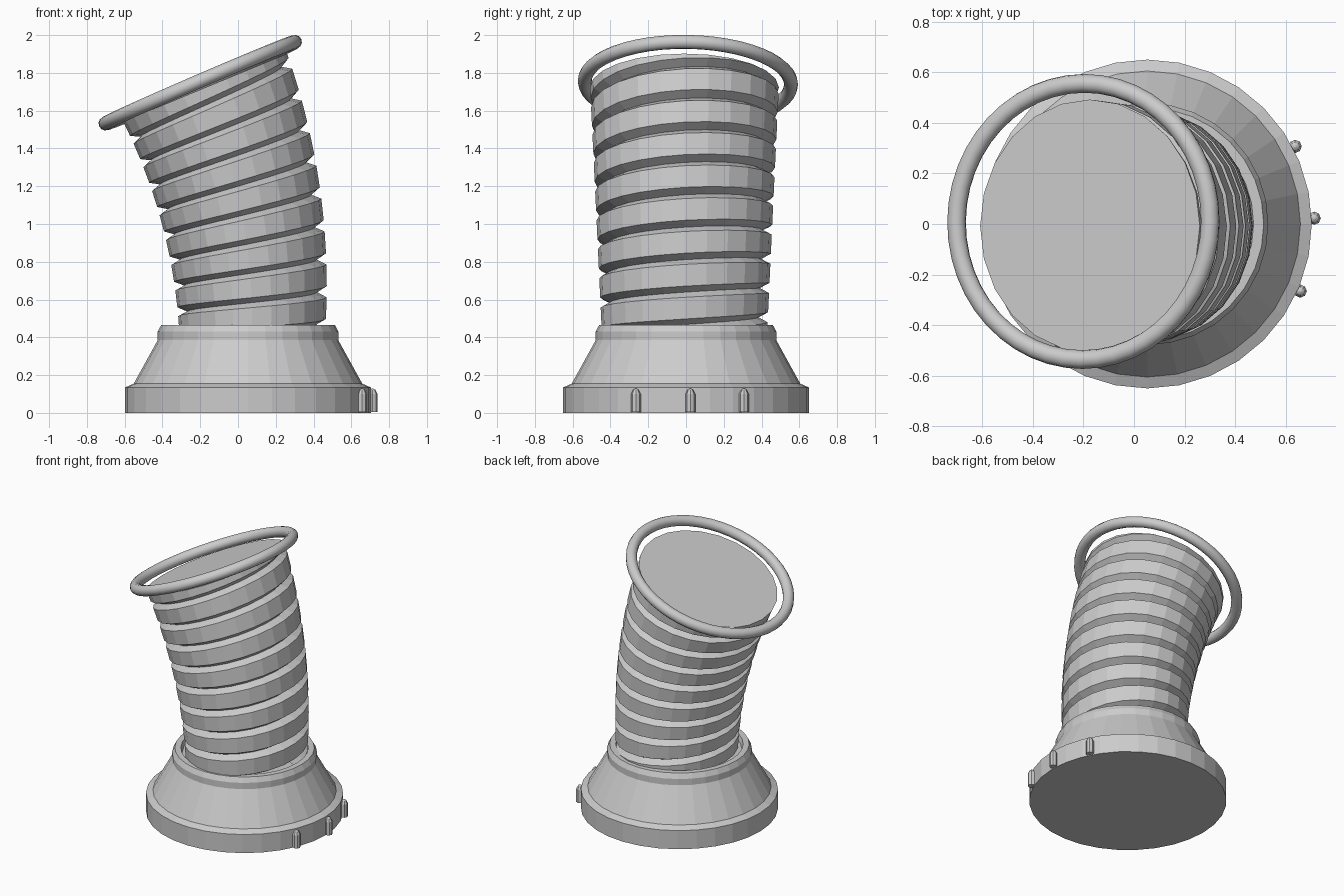
import bpy, bmesh
from math import sin, cos, pi, radians
from mathutils import Vector

if "Cube" in bpy.data.objects:
    bpy.data.objects.remove(bpy.data.objects["Cube"])

CX = 0.053  # base axis


def finish(bm, name):
    bmesh.ops.remove_doubles(bm, verts=bm.verts, dist=0.0005)
    bmesh.ops.recalc_face_normals(bm, faces=bm.faces)
    mesh = bpy.data.meshes.new(name)
    bm.to_mesh(mesh)
    bm.free()
    ob = bpy.data.objects.new(name, mesh)
    bpy.context.collection.objects.link(ob)
    return ob


def lathe(name, profile, sides, centre):
    """Closed revolved solid with capped ends."""
    bm = bmesh.new()
    rings = []
    for r, z in profile:
        rings.append([bm.verts.new((centre[0] + r * cos(2 * pi * i / sides),
                                    centre[1] + r * sin(2 * pi * i / sides), z))
                      for i in range(sides)])
    for a, b in zip(rings, rings[1:]):
        for i in range(sides):
            j = (i + 1) % sides
            bm.faces.new((a[i], a[j], b[j], b[i]))
    bm.faces.new(rings[0])
    bm.faces.new(rings[-1])
    return finish(bm, name)


# Flared base with a shallow socket for the tube
lathe("base", [(0.65, 0), (0.65, 0.135), (0.605, 0.155), (0.478, 0.385),
               (0.478, 0.43), (0.46, 0.465), (0.42, 0.465), (0.41, 0.43)],
      32, (CX, 0))

# Three small pegs on the right of the base
for k in (-1, 0, 1):
    a = radians(2 + 25.7 * k)
    lathe("peg", [(0.026, 0.005), (0.026, 0.1), (0.015, 0.122), (0.005, 0.128)], 8,
          (CX + 0.66 * cos(a), 0.66 * sin(a)))

# Bent tube with a spiral groove
L, PITCH, SIDES, TURNS = 1.345, 0.155, 24, 11
T0, T1 = radians(-1), radians(22.5)


def tube_point(s, phi, inset):
    """Point on the bent, widening tube at length s and angle phi."""
    s = min(max(s, 0), L)
    t = s / L
    tilt = T0 + (T1 - T0) * t
    k = (T1 - T0) / L
    centre = Vector((0.075 + (cos(tilt) - cos(T0)) / k, -0.008,
                     0.41 + (sin(tilt) - sin(T0)) / k))
    rx = 0.385 + 0.085 * t - inset
    ry = 0.437 + 0.063 * t - inset
    return centre + Vector((cos(tilt), 0, sin(tilt))) * rx * cos(phi) \
        + Vector((0, ry * sin(phi), 0))


bm = bmesh.new()
rib = [(-0.5, 0.05), (-0.33, 0), (0.33, 0), (0.5, 0.05)]
prev = None
for i in range(SIDES * TURNS + 1):
    phi = 2 * pi * i / SIDES
    mid = 0.135 + PITCH * (i / SIDES - 1)
    row = [bm.verts.new(tube_point(mid + PITCH * f, phi, d)) for f, d in rib]
    if prev:
        for j in range(3):
            bm.faces.new((prev[j], row[j], row[j + 1], prev[j + 1]))
    prev = row
bmesh.ops.remove_doubles(bm, verts=bm.verts, dist=0.0005)
for s in (0, L):
    bm.faces.new([bm.verts.new(tube_point(s, 2 * pi * i / SIDES, 0.001))
                  for i in range(SIDES)])
finish(bm, "spiral_tube")

# Round hoop around the tilted top
bpy.ops.mesh.primitive_torus_add(
    major_radius=0.546, minor_radius=0.037, major_segments=48, minor_segments=12,
    location=(-0.2, 0.01, 1.748), rotation=(radians(-1), radians(-23.3), 0))
hoop = bpy.context.object
hoop.name = "top_hoop"
bpy.ops.object.shade_smooth()
